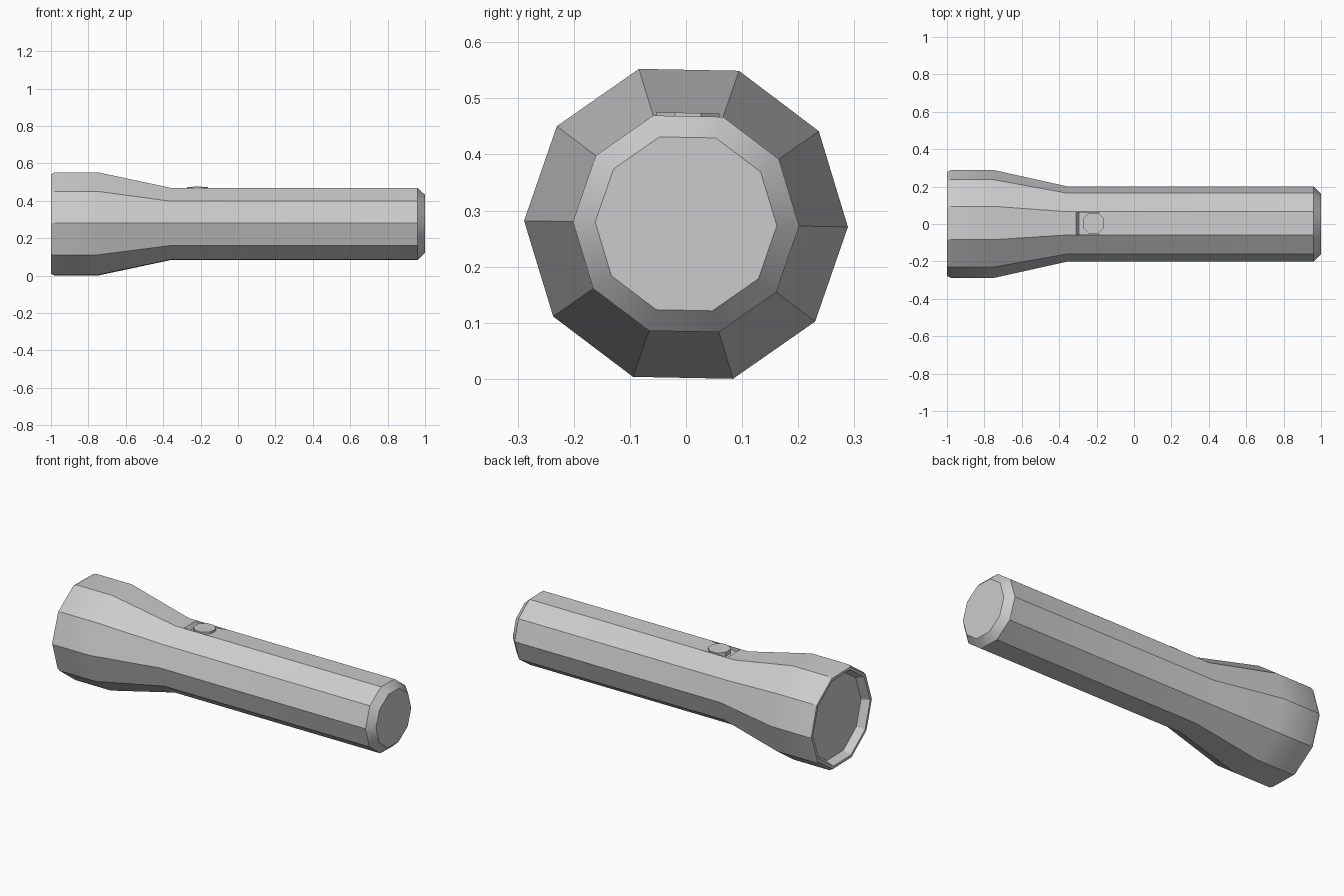
import bpy, bmesh, math
from mathutils import Matrix

if "Cube" in bpy.data.objects:
    bpy.data.objects.remove(bpy.data.objects["Cube"])

AXIS_Z = 0.2763
ROLL = math.radians(-1.1)
PLACE = Matrix.Translation((0, 0, AXIS_Z)) @ Matrix.Rotation(ROLL, 4, 'X')


def finish(name, bm):
    bm.transform(PLACE)
    bmesh.ops.recalc_face_normals(bm, faces=bm.faces[:])
    me = bpy.data.meshes.new(name)
    bm.to_mesh(me)
    bm.free()
    ob = bpy.data.objects.new(name, me)
    bpy.context.collection.objects.link(ob)
    return ob


def lathe_x(name, profile, sides):
    """Closed solid of revolution around x from (x, radius) pairs."""
    bm = bmesh.new()
    rings = []
    for x, r in profile:
        angles = [2 * math.pi * k / sides for k in range(sides)]
        rings.append([bm.verts.new((x, r * math.cos(a), r * math.sin(a))) for a in angles])
    for a, b in zip(rings, rings[1:]):
        for k in range(sides):
            n = (k + 1) % sides
            bm.faces.new((a[k], a[n], b[n], b[k]))
    bm.faces.new(rings[0])
    bm.faces.new(rings[-1])
    return finish(name, bm)


def smooth(ob):
    bpy.ops.object.select_all(action='DESELECT')
    ob.select_set(True)
    bpy.context.view_layer.objects.active = ob
    bpy.ops.object.shade_smooth_by_angle(angle=math.radians(30))


# Torch body: recessed lens, rim, flared head, barrel, chamfered tail
body = lathe_x("torch_body", [
    (-0.955, 0.243), (-0.985, 0.255), (-1.0, 0.262), (-1.0, 0.278),
    (-0.98, 0.2886), (-0.75, 0.2886), (-0.36, 0.2017),
    (0.96, 0.2017), (1.0, 0.162)], 10)

# Wedge-shaped thumb groove cut into the top facet
top = 0.2017 * math.cos(math.radians(18))
bm = bmesh.new()
outline = [(-0.31, top), (-0.295, top - 0.022), (-0.115, top), (-0.115, top + 0.02), (-0.31, top + 0.02)]
lo, hi = [[bm.verts.new((x, y, z)) for x, z in outline] for y in (-0.059, 0.059)]
bm.faces.new(lo)
bm.faces.new(hi)
for k in range(5):
    n = (k + 1) % 5
    bm.faces.new((lo[k], lo[n], hi[n], hi[k]))
cutter = finish("groove_cutter", bm)
cutter.hide_render = True

mod = body.modifiers.new("groove", 'BOOLEAN')
mod.operation = 'DIFFERENCE'
mod.solver = 'EXACT'
mod.object = cutter
bpy.context.view_layer.objects.active = body
bpy.ops.object.modifier_apply(modifier="groove")
bpy.data.objects.remove(cutter)
smooth(body)

# Octagonal switch button sitting in the groove
bm = bmesh.new()
bmesh.ops.create_cone(bm, cap_ends=True, segments=8, radius1=0.061, radius2=0.061, depth=0.03,
                      matrix=Matrix.Translation((-0.217, 0, top + 0.006 - 0.015))
                      @ Matrix.Rotation(math.pi / 8, 4, 'Z'))
button = finish("switch_button", bm)
smooth(button)
